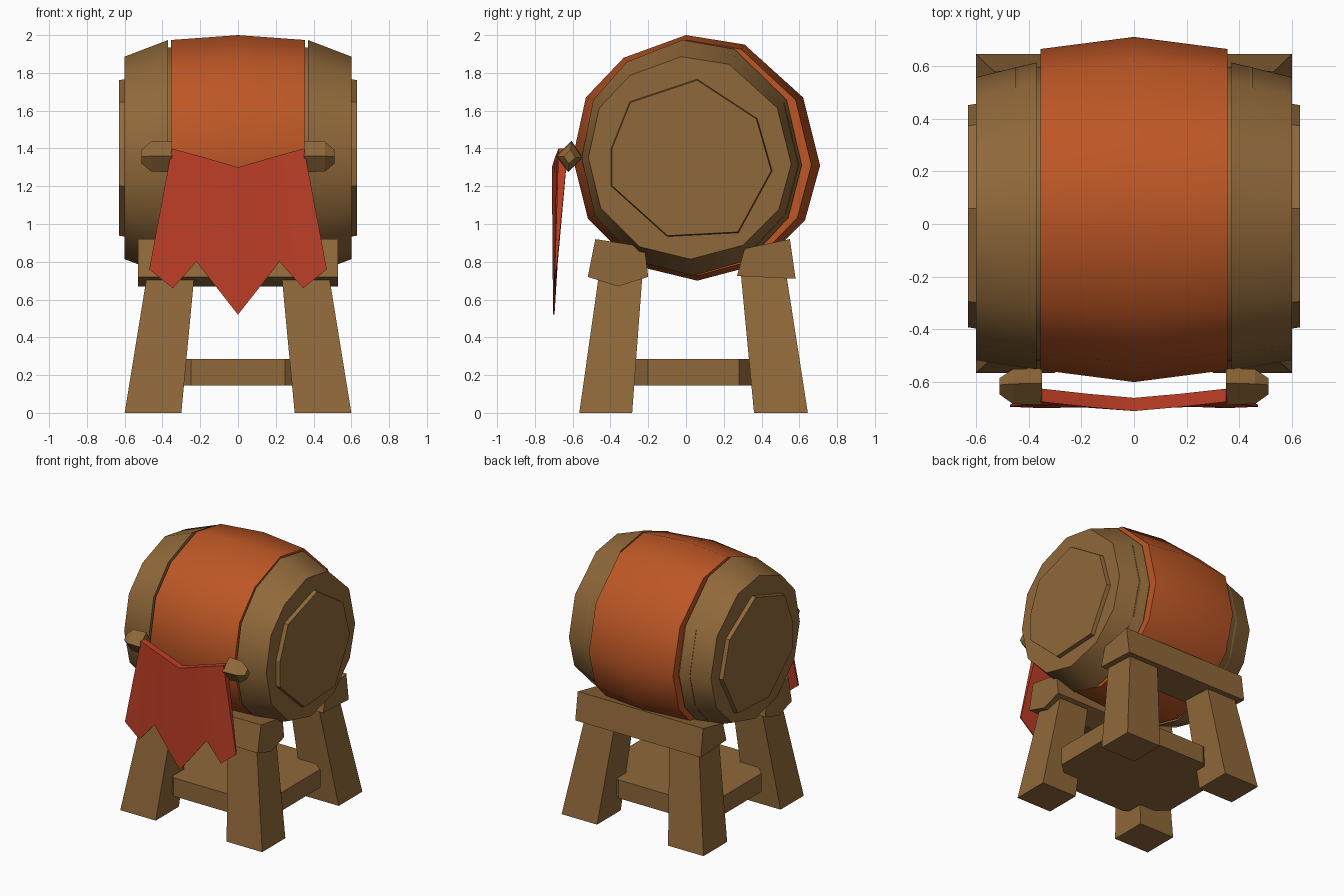
import bpy, bmesh, math

if "Cube" in bpy.data.objects:
    bpy.data.objects.remove(bpy.data.objects["Cube"])


def material(name, rgb):
    m = bpy.data.materials.new(name)
    m.diffuse_color = (*rgb, 1)
    m.use_nodes = True
    m.node_tree.nodes["Principled BSDF"].inputs["Base Color"].default_value = m.diffuse_color
    return m


WOOD = material("brown wood", (0.28, 0.14, 0.042))
ORANGE = material("orange band", (0.51, 0.095, 0.019))
RED = material("red cloth", (0.51, 0.048, 0.019))


def loft(name, rings, mat, smooth=None):
    """Closed solid skinned through rings with equal point counts."""
    bm = bmesh.new()
    loops = [[bm.verts.new(p) for p in r] for r in rings]
    n = len(loops[0])
    for a, b in zip(loops, loops[1:]):
        for i in range(n):
            j = (i + 1) % n
            bm.faces.new((a[i], a[j], b[j], b[i]))
    bm.faces.new(loops[0][::-1])
    bm.faces.new(loops[-1])
    bmesh.ops.recalc_face_normals(bm, faces=bm.faces)
    me = bpy.data.meshes.new(name)
    bm.to_mesh(me)
    bm.free()
    me.materials.append(mat)
    ob = bpy.data.objects.new(name, me)
    bpy.context.collection.objects.link(ob)
    if smooth:
        bpy.ops.object.select_all(action='DESELECT')
        ob.select_set(True)
        bpy.context.view_layer.objects.active = ob
        bpy.ops.object.shade_smooth_by_angle(angle=math.radians(smooth))
    return ob


def rect(x0, x1, y0, y1, z):
    return [(x0, y0, z), (x1, y0, z), (x1, y1, z), (x0, y1, z)]


# Slightly uneven 12-sided barrel section (y, z), centred at C
C = (0.055, 1.35)
SECTION = [(0, 2.0), (.31, 1.95), (.62, 1.67), (.71, 1.31), (.63, 1.02), (.4, .79),
           (.06, .70), (-.27, .78), (-.52, 1.03), (-.6, 1.35), (-.53, 1.67), (-.33, 1.88)]


def barrel_ring(x, sy, sz, cy=0.055):
    return [(x, cy + (y - C[0]) * sy, C[1] + (z - C[1]) * sz) for y, z in SECTION]


# Barrel: core, orange band, wooden ends with raised lids
loft("barrel_core", [barrel_ring(x, .85, .9, .04) for x in (-.45, .45)], WOOD, 40)
loft("orange_band", [barrel_ring(-.355, .93, .96), barrel_ring(0, 1, 1),
                     barrel_ring(.355, .93, .96)], ORANGE, 40)
for s, side in ((-1, "left"), (1, "right")):
    loft(side + "_barrel_end", [barrel_ring(s * .37, .89, .96, .03),
                                barrel_ring(s * .60, .82, .825, .02)], WOOD, 40)
    lid = [(.06, 1.77), (.38, 1.56), (.46, 1.28), (.28, .95),
           (-.1, .93), (-.4, 1.2), (-.4, 1.4), (-.3, 1.65)]
    loft(side + "_lid", [[(s * .58, y, z) for y, z in lid],
                         [(s * .63, y * .98, 1.35 + (z - 1.35) * .98) for y, z in lid]], WOOD)

# Cradle beams along x
front_beam = [(-.48, .92), (-.22, .88), (-.2, .72), (-.36, .67), (-.52, .72)]
back_beam = [(.31, .87), (.55, .92), (.58, .71), (.27, .725)]
for name, prof in (("front_beam", front_beam), ("back_beam", back_beam)):
    loft(name, [[(x, y, z) for y, z in prof] for x in (-.53, .53)], WOOD)

# Splayed legs
for s, side in ((-1, "left"), (1, "right")):
    for name, foot, top in (("front", (-.565, -.285), (-.46, -.23)),
                            ("back", (.36, .645), (.29, .53))):
        loft(f"{name}_{side}_leg", [rect(s * .3, s * .6, *foot, 0),
                                    rect(s * .23, s * .48, *top, .74)], WOOD)

# Shelf with cut corners between the legs
shelf = [(.5, -.2), (.5, .28), (.25, .46), (-.25, .46),
         (-.5, .28), (-.5, -.2), (-.25, -.42), (.25, -.42)]
loft("shelf", [[(x, y, z) for x, y in shelf] for z in (.145, .285)], WOOD)

# Pegs holding the cloth
peg = [(-.61, 1.45), (-.70, 1.36), (-.63, 1.265), (-.545, 1.35)]
for s, side in ((-1, "left"), (1, "right")):
    loft(side + "_peg", [[(s * x, -.615 + (y + .62) * k, 1.355 + (z - 1.355) * k) for y, z in peg]
                         for x, k in ((.35, .9), (.46, .85), (.51, .4))], WOOD)

# Hanging cloth with a jagged hem, tapering in thickness downwards
top = [(-.35, 1.4, -.65), (-.26, 1.375, -.66), (-.17, 1.35, -.67), (0, 1.3, -.685)]
hem = [(-.47, .76, -.69), (-.345, .66, -.695), (-.22, .8, -.69), (0, .52, -.70)]
top += [(-x, z, y) for x, z, y in top[-2::-1]]
hem += [(-x, z, y) for x, z, y in hem[-2::-1]]
rings = []
for (x, z, y), (hx, hz, hy) in zip(top, hem):
    rings.append([(x, y - .025, z), (x, y + .025, z),
                  (hx, hy + .004, hz), (hx, hy - .004, hz)])
loft("cloth", rings, RED, 40)
